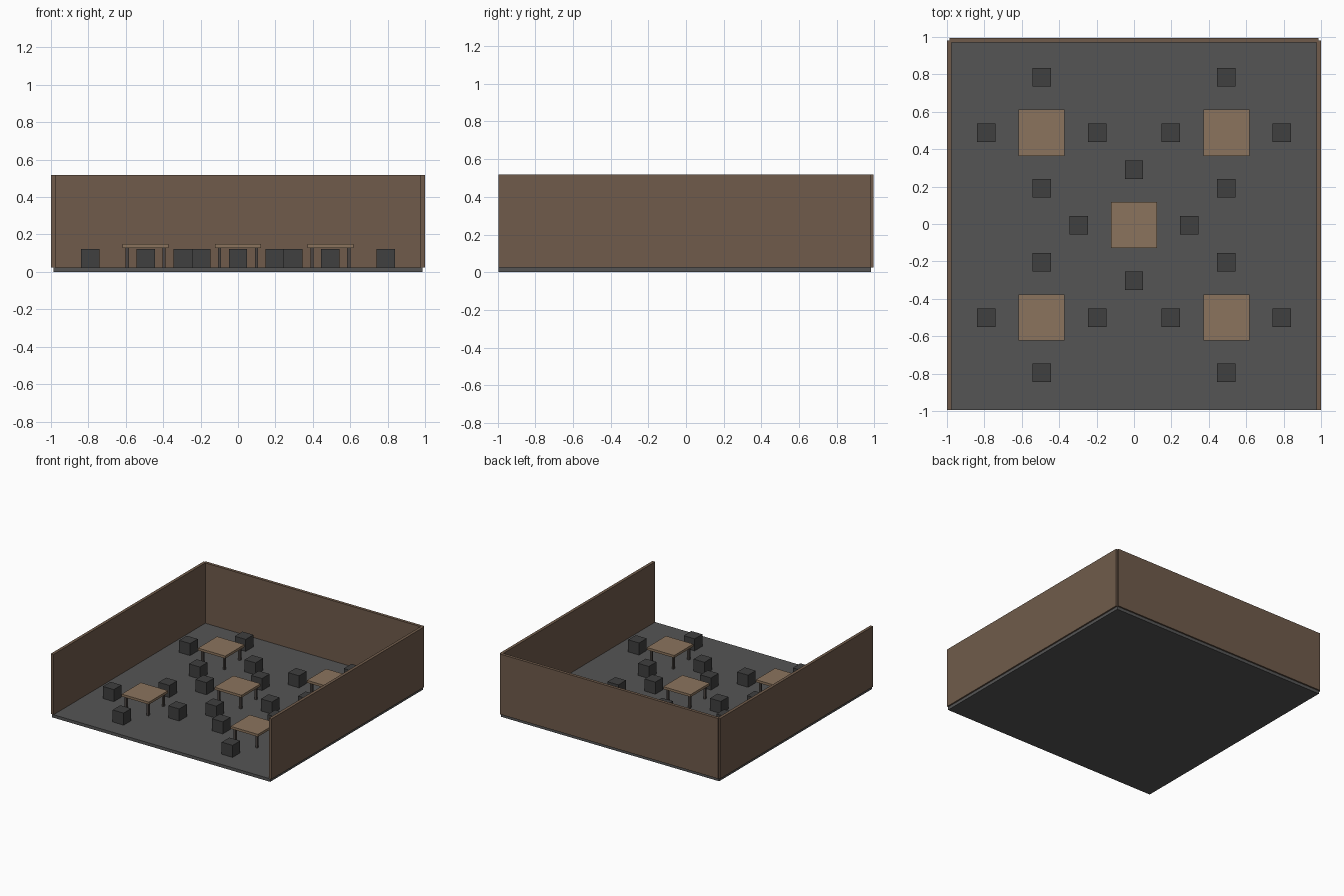
import bpy, bmesh
from mathutils import Matrix

if "Cube" in bpy.data.objects:
    bpy.data.objects.remove(bpy.data.objects["Cube"])

U = 2 / 8.1          # module: the floor is 8 x 8 modules
Y0 = -0.025 * U      # centres the room in y (there is a back wall only)
FLOOR_T = 0.1        # floor thickness in modules


def material(name, r, g, b):
    m = bpy.data.materials.new(name)
    m.diffuse_color = (r, g, b, 1)
    m.use_nodes = True
    m.node_tree.nodes["Principled BSDF"].inputs["Base Color"].default_value = m.diffuse_color
    return m


FLOOR = material("floor_grey", 0.09, 0.09, 0.09)
WALL = material("wall_brown", 0.16, 0.105, 0.07)
WOOD = material("table_wood", 0.26, 0.175, 0.11)
LEG = material("leg_dark", 0.07, 0.06, 0.055)
STOOL = material("stool_dark", 0.05, 0.05, 0.05)


def boxes(name, size, centres, mat):
    """One object holding equal boxes; centres give x, y and bottom z in modules."""
    bm = bmesh.new()
    for x, y, z in centres:
        m = Matrix.Translation((x * U, y * U + Y0, (z + size[2] / 2) * U))
        m = m @ Matrix.Diagonal((size[0] * U, size[1] * U, size[2] * U, 1))
        bmesh.ops.create_cube(bm, size=1, matrix=m)
    mesh = bpy.data.meshes.new(name)
    bm.to_mesh(mesh)
    bm.free()
    mesh.materials.append(mat)
    ob = bpy.data.objects.new(name, mesh)
    bpy.context.collection.objects.link(ob)
    return ob


# Room: floor, back wall and two side walls, open at the front
boxes("floor", (8, 8, FLOOR_T), [(0, 0, 0)], FLOOR)
boxes("back_wall", (8, 0.1, 2), [(0, 4, FLOOR_T)], WALL)
boxes("left_wall", (0.1, 8, 2), [(-4, 0, FLOOR_T)], WALL)
boxes("right_wall", (0.1, 8, 2), [(4, 0, FLOOR_T)], WALL)

# Five tables, each with four legs and four cube stools
TABLES = {
    "front_left": (-2, -2), "front_right": (2, -2), "centre": (0, 0),
    "back_left": (-2, 2), "back_right": (2, 2),
}
for place, (x, y) in TABLES.items():
    boxes(place + "_table_top", (1, 1, 0.08), [(x, y, FLOOR_T + 0.42)], WOOD)
    boxes(place + "_table_legs", (0.07, 0.07, 0.42),
          [(x + i, y + j, FLOOR_T) for i in (-0.4, 0.4) for j in (-0.4, 0.4)], LEG)
    for side, dx, dy in (("left", -1.2, 0), ("right", 1.2, 0),
                         ("front", 0, -1.2), ("back", 0, 1.2)):
        boxes(f"{place}_{side}_stool", (0.4, 0.4, 0.4),
              [(x + dx, y + dy, FLOOR_T)], STOOL)
